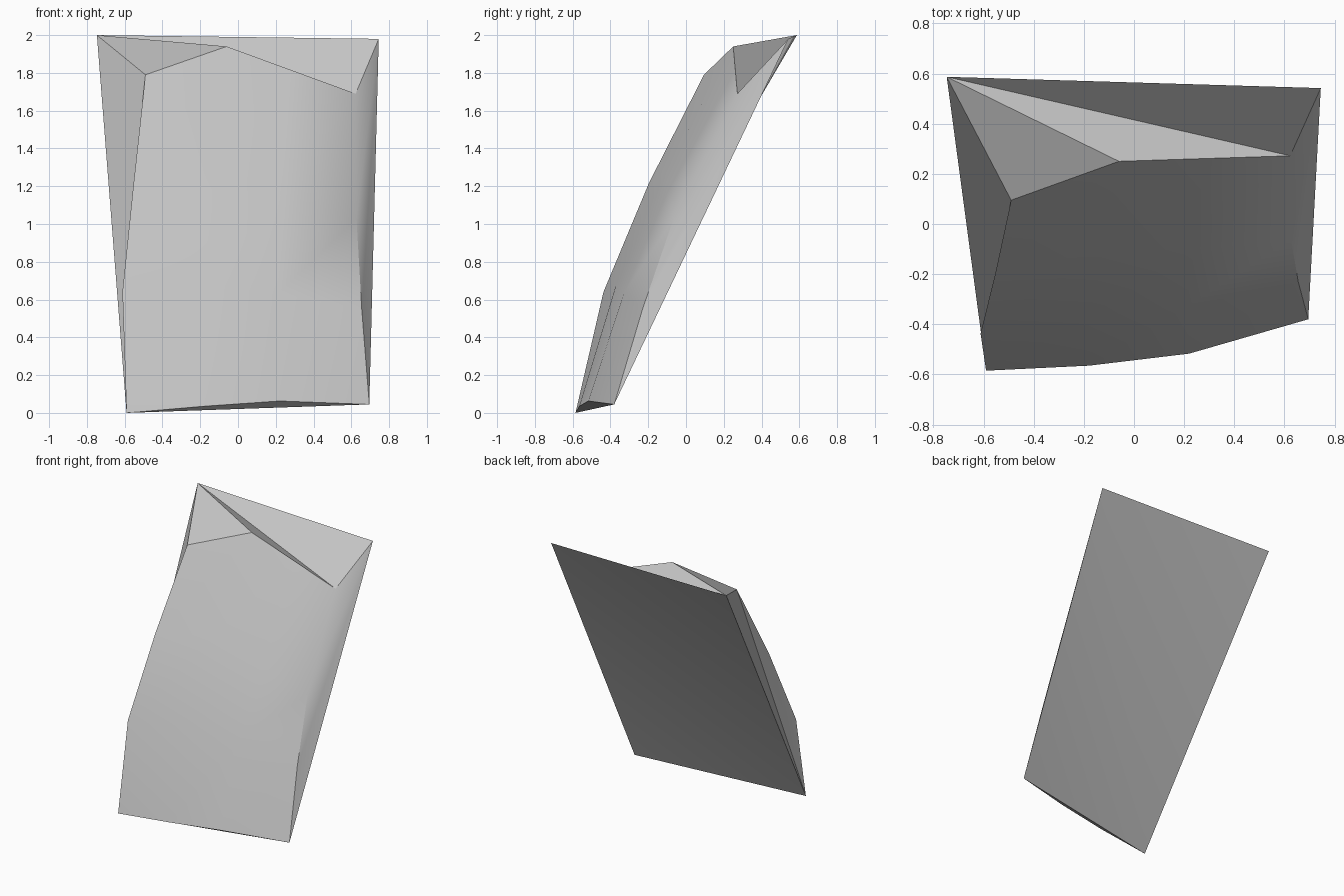
import bpy, bmesh, math
from mathutils import Vector as V

if "Cube" in bpy.data.objects:
    bpy.data.objects.remove(bpy.data.objects["Cube"], do_unlink=True)

# Back corners
A, B = V((-0.747, 0.587, 2.0)), V((0.745, 0.542, 1.98))
C, D = V((0.695, -0.38, 0.045)), V((-0.59, -0.585, 0.0))
# Front top corners
E, F, G = V((-0.49, 0.095, 1.79)), V((-0.06, 0.25, 1.94)), V((0.623, 0.272, 1.69))

# Boundary of the front panel, four points per side
left = [D, V((-0.612, -0.437, 0.64)), V((-0.553, -0.197, 1.215)), E]
right = [C, V((0.655, -0.23, 0.55)), V((0.627, -0.065, 1.03)), G]
bottom = [D, V((-0.18, -0.565, 0.035)), V((0.22, -0.517, 0.063)), C]
top = [E, F, (F + G) / 2, G]


def panel_point(i, j):
    """Blend the four boundary lines into a smooth panel."""
    u, v = i / 3, j / 3
    corners = D.lerp(C, u).lerp(E.lerp(G, u), v)
    return left[j].lerp(right[j], u) + bottom[i].lerp(top[i], v) - corners


bm = bmesh.new()


def face(*points):
    return bm.faces.new([bm.verts.new(p) for p in points])


# Front panel
for i in range(3):
    for j in range(3):
        face(*(panel_point(i + a, j + b) for a, b in ((0, 0), (1, 0), (1, 1), (0, 1))))

# Back, gently folded along one diagonal
face(A, B, D)
face(B, C, D)

# Chipped top corner and the notch behind it
face(A, E, F)
face(A, F, top[2])
face(A, top[2], G)
face(A, G, B)

# Left side, undercut along the front edge
face(A, D, E)
face(D, left[1], left[2])
face(D, left[2], E)

# Right side
for j in range(3):
    face(B, right[j + 1], right[j])

# Underside
face(*bottom)

bmesh.ops.remove_doubles(bm, verts=bm.verts[:], dist=0.0005)
bmesh.ops.recalc_face_normals(bm, faces=bm.faces[:])
mesh = bpy.data.meshes.new("stone_slab")
bm.to_mesh(mesh)
bm.free()

slab = bpy.data.objects.new("stone_slab", mesh)
bpy.context.collection.objects.link(slab)

# Single grey stone colour
grey = bpy.data.materials.new("stone_grey")
grey.use_nodes = True
colour = (0.58, 0.58, 0.58, 1.0)
grey.diffuse_color = colour
grey.node_tree.nodes["Principled BSDF"].inputs["Base Color"].default_value = colour
mesh.materials.append(grey)

# Smooth panels with crisp edges
bpy.ops.object.select_all(action='DESELECT')
slab.select_set(True)
bpy.context.view_layer.objects.active = slab
bpy.ops.object.shade_smooth_by_angle(angle=math.radians(30))
